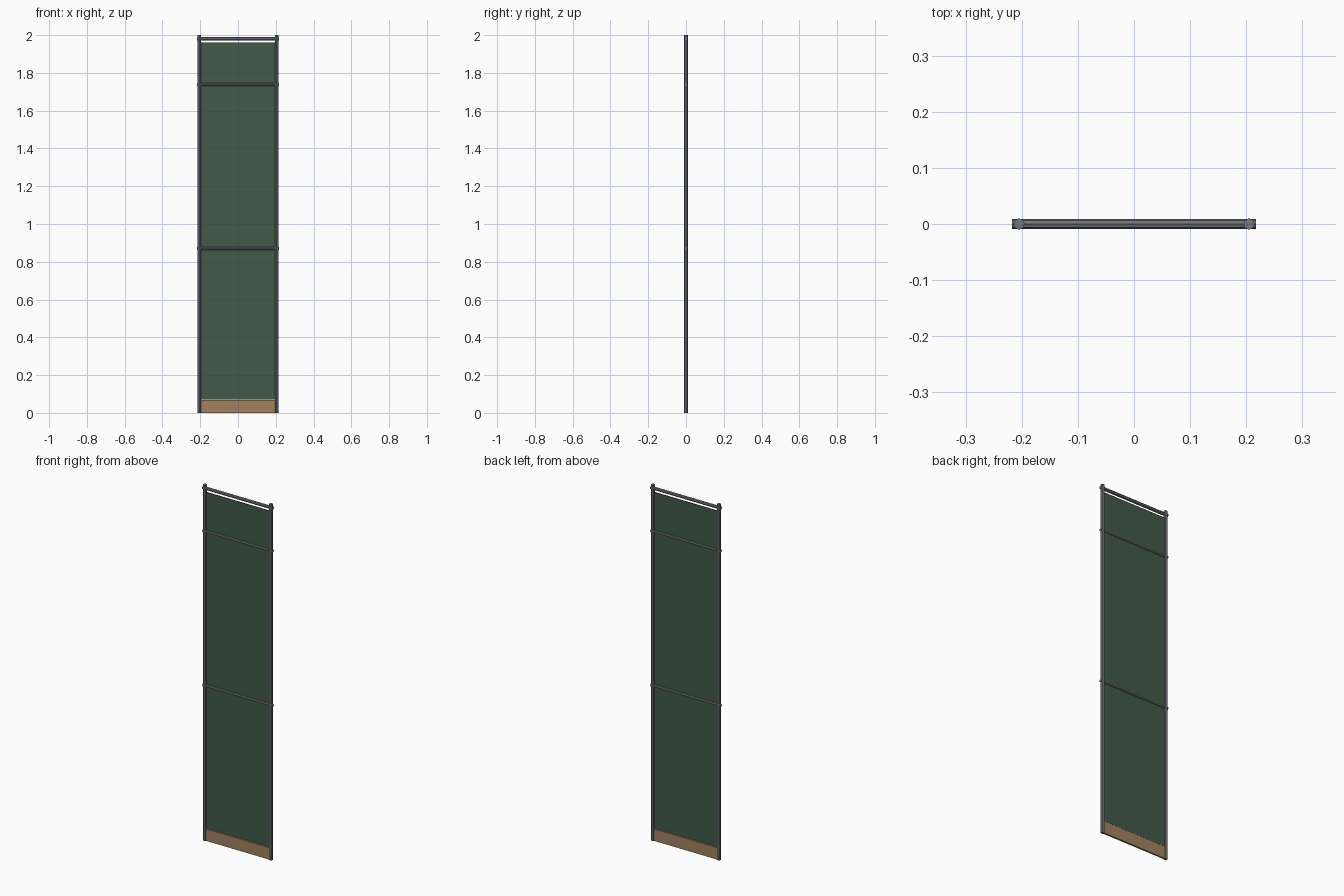
import bpy, math

if "Cube" in bpy.data.objects:
    bpy.data.objects.remove(bpy.data.objects["Cube"])


def material(name, rgb):
    m = bpy.data.materials.new(name)
    m.diffuse_color = (*rgb, 1)
    m.use_nodes = True
    m.node_tree.nodes["Principled BSDF"].inputs["Base Color"].default_value = m.diffuse_color
    return m


STEEL = material("steel", (0.17, 0.18, 0.20))
MESH = material("green_mesh", (0.055, 0.10, 0.065))
WOOD = material("wood", (0.36, 0.22, 0.12))


def tube(name, radius, length, loc, horizontal=False):
    rot = (0, math.pi / 2, 0) if horizontal else (0, 0, 0)
    bpy.ops.mesh.primitive_cylinder_add(vertices=8, radius=radius, depth=length,
                                        location=loc, rotation=rot)
    ob = bpy.context.object
    ob.name = name
    ob.data.materials.append(STEEL)


def panel(name, width, thickness, z0, z1, mat):
    bpy.ops.mesh.primitive_cube_add(size=1, location=(0, 0, (z0 + z1) / 2))
    ob = bpy.context.object
    ob.name = name
    ob.scale = (width, thickness, z1 - z0)
    bpy.ops.object.transform_apply(location=False, rotation=False, scale=True)
    ob.data.materials.append(mat)


# Upright posts
for side, x in (("left", -0.205), ("right", 0.205)):
    tube(f"{side}_post", 0.0102, 2.0, (x, 0, 1.0))

# Horizontal rails
for name, z, r in (("top_rail", 1.98, 0.009),
                   ("upper_rail", 1.738, 0.008),
                   ("middle_rail", 0.87, 0.008)):
    tube(name, r, 0.435, (0, 0, z), horizontal=True)

# Netting sheet and toe board between the posts
panel("netting_panel", 0.40, 0.003, 0.07, 1.96, MESH)
panel("toe_board", 0.40, 0.01, 0.0, 0.067, WOOD)
